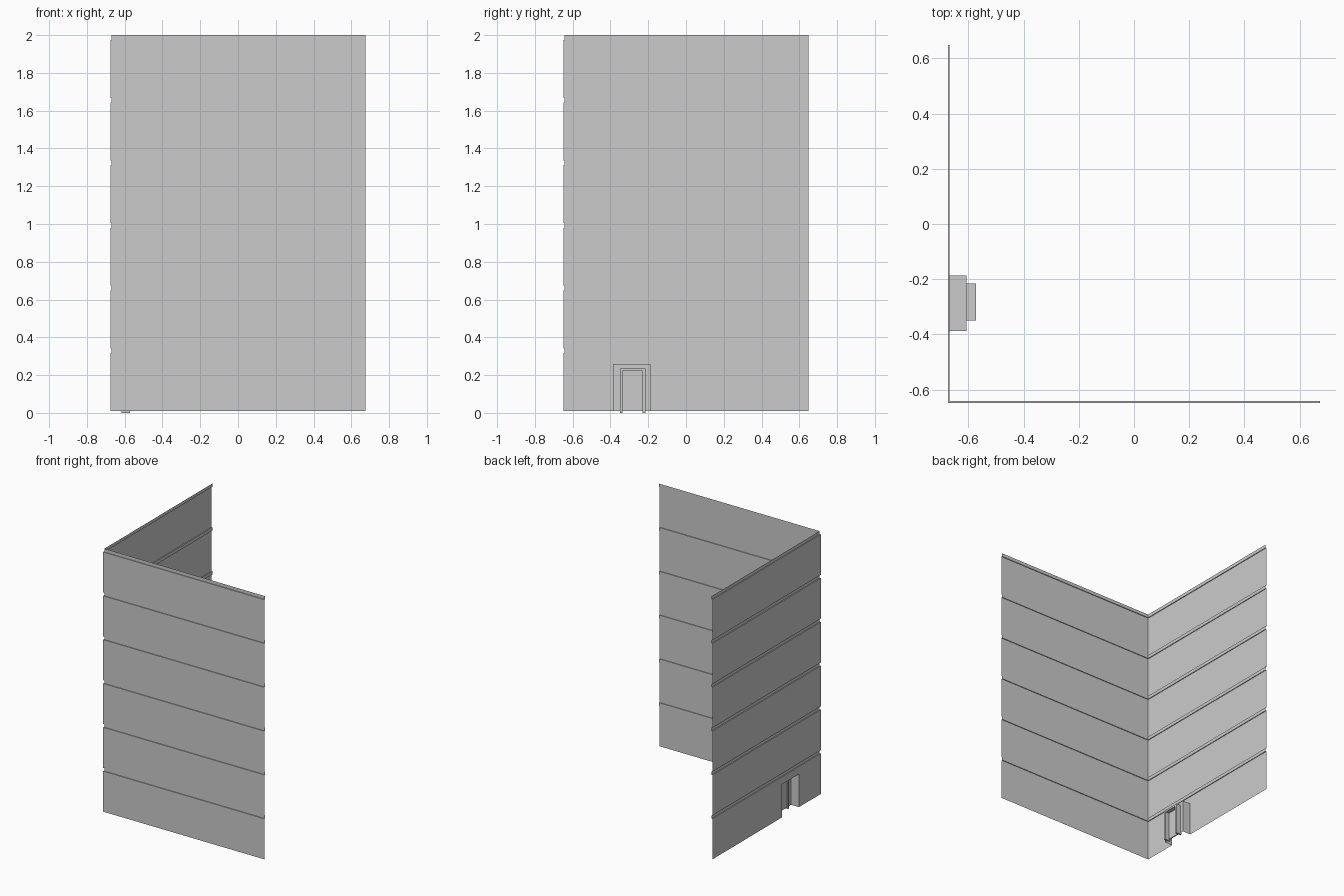
import bpy, bmesh

if "Cube" in bpy.data.objects:
    bpy.data.objects.remove(bpy.data.objects["Cube"])

X, Y = 0.675, 0.648          # half extents
Z0, TOP, FLOORS = 0.01, 2.0, 6
GROOVE_H, GROOVE_D = 0.025, 0.006
DY0, DY1, DTOP = -0.387, -0.187, 0.26   # entrance opening in the left wall
BACK = -0.608                            # back plane of the entrance niche


def finish(name, bm):
    bmesh.ops.recalc_face_normals(bm, faces=bm.faces)
    mesh = bpy.data.meshes.new(name)
    bm.to_mesh(mesh)
    bm.free()
    obj = bpy.data.objects.new(name, mesh)
    bpy.context.collection.objects.link(obj)
    return obj


def sheet(bm, *pts):
    bm.faces.new([bm.verts.new(p) for p in pts])


def box(name, x0, x1, y0, y1, z0, z1):
    bm = bmesh.new()
    bmesh.ops.create_cube(bm, size=1)
    for v in bm.verts:
        v.co = ((x0 + x1) / 2 + v.co.x * (x1 - x0),
                (y0 + y1) / 2 + v.co.y * (y1 - y0),
                (z0 + z1) / 2 + v.co.z * (z1 - z0))
    return finish(name, bm)


# Wall profile: (inset, height), one shallow groove under each floor line
profile = [(0, Z0), (0, DTOP)]
step = (TOP - Z0) / FLOORS
for i in range(1, FLOORS + 1):
    z = Z0 + i * step
    profile += [(0, z - GROOVE_H), (GROOVE_D, z - GROOVE_H), (GROOVE_D, z)]
    if i < FLOORS:
        profile.append((0, z))

# Two facades swept around the corner, leaving the entrance open
bm = bmesh.new()
rows = []
for d, z in profile:
    path = [(X, -Y + d), (-X + d, -Y + d), (-X + d, DY0), (-X + d, DY1), (-X + d, Y)]
    rows.append([bm.verts.new((x, y, z)) for x, y in path])
for r in range(len(rows) - 1):
    for c in range(4):
        if (r, c) != (0, 2):
            bm.faces.new((rows[r][c], rows[r][c + 1], rows[r + 1][c + 1], rows[r + 1][c]))
finish("corner_facade", bm)

# Entrance niche: side walls, ceiling and back
bm = bmesh.new()
for y in (DY0, DY1):
    sheet(bm, (-X, y, Z0), (BACK, y, Z0), (BACK, y, DTOP), (-X, y, DTOP))
sheet(bm, (-X, DY0, DTOP), (BACK, DY0, DTOP), (BACK, DY1, DTOP), (-X, DY1, DTOP))
sheet(bm, (BACK, DY0, Z0), (BACK, DY1, Z0), (BACK, DY1, DTOP), (BACK, DY0, DTOP))
bmesh.ops.remove_doubles(bm, verts=bm.verts, dist=1e-5)
finish("entrance_niche", bm)

# Door frame: two posts and a header, with a thin door leaf between
FY0, FY1, FW, FTOP = -0.35, -0.215, 0.014, 0.235
box("door_post_near", -0.618, -0.572, FY0, FY0 + FW, 0, FTOP)
box("door_post_far", -0.618, -0.572, FY1 - FW, FY1, 0, FTOP)
box("door_header", -0.618, -0.572, FY0 + FW, FY1 - FW, FTOP - FW, FTOP)
box("door_leaf", -0.611, -0.603, FY0 + FW, FY1 - FW, Z0, FTOP - FW)
